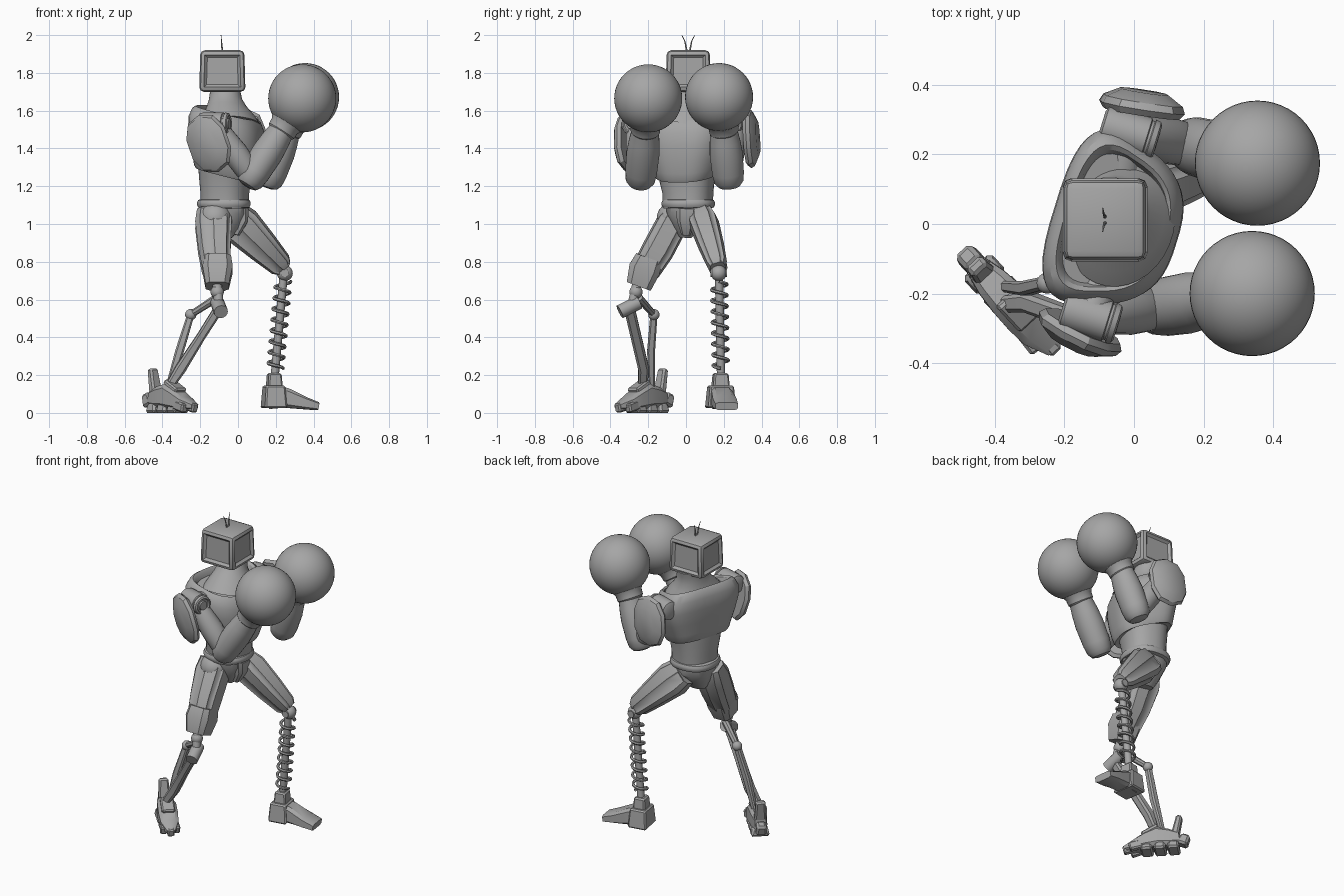
import bpy, bmesh, math
from mathutils import Vector, Matrix

old = bpy.data.objects.get("Cube")
if old:
    bpy.data.objects.remove(old, do_unlink=True)

grey = bpy.data.materials.new("plain grey")
grey.use_nodes = True
COLOUR = (0.38, 0.38, 0.38, 1)
grey.diffuse_color = COLOUR
grey.node_tree.nodes["Principled BSDF"].inputs["Base Color"].default_value = COLOUR

FWD = Vector((0.955, -0.295, 0))    # the way the chest faces
LEFT = Vector((0.295, 0.955, 0))
X, Y, Z = Vector((1, 0, 0)), Vector((0, 1, 0)), Vector((0, 0, 1))
parts = []


def finish(name, bm):
    bmesh.ops.recalc_face_normals(bm, faces=bm.faces[:])
    mesh = bpy.data.meshes.new(name)
    bm.to_mesh(mesh)
    bm.free()
    mesh.materials.append(grey)
    ob = bpy.data.objects.new(name, mesh)
    bpy.context.collection.objects.link(ob)
    parts.append(ob)
    return ob


def loft(name, stations, ref=X, n=24, power=1.0, taper=0.0, tilt=0.0, panel=None):
    """Skin cross-sections (centre, half width along ref, half width across)."""
    bm = bmesh.new()
    axis = (Vector(stations[-1][0]) - Vector(stations[0][0])).normalized()
    u = (ref - axis * ref.dot(axis)).normalized()
    v = axis.cross(u)
    rings = []
    for centre, a, b in stations:
        ring = []
        for i in range(n):
            ang = 2 * math.pi * (i + 0.5) / n
            c, s = math.cos(ang), math.sin(ang)
            c = math.copysign(abs(c) ** power, c)
            s = math.copysign(abs(s) ** power, s)
            p = Vector(centre) + u * a * c + v * b * s * (1 - taper * c)
            ring.append(bm.verts.new(p - axis * tilt * a * c))
        rings.append(ring)
    columns = [[] for _ in range(n)]
    for r, q in zip(rings, rings[1:]):
        for i in range(n):
            j = (i + 1) % n
            columns[i].append(bm.faces.new((r[i], r[j], q[j], q[i])))
    bm.faces.new(rings[0][::-1])
    bm.faces.new(rings[-1])
    bmesh.ops.recalc_face_normals(bm, faces=bm.faces[:])
    if panel:    # long sunk panels running down the part
        for column in columns[::2]:
            bmesh.ops.inset_region(bm, faces=column, thickness=panel, depth=-panel * 0.6)
    return finish(name, bm)


def rod(name, p, q, r, r2=None, n=16):
    return loft(name, [(p, r, r), (q, r2 or r, r2 or r)], ref=Vector((0.9, 0.3, 0.31)), n=n)


def ball(name, p, r, seg=32):
    bm = bmesh.new()
    bmesh.ops.create_uvsphere(bm, u_segments=seg, v_segments=seg // 2, radius=r)
    bmesh.ops.translate(bm, verts=bm.verts, vec=p)
    return finish(name, bm)


def block(name, centre, size, along=X, bevel=0.01, pitch=0.0, top=1.0):
    """Bevelled box turned to face along, optionally pitched, with a tapered top."""
    bm = bmesh.new()
    bmesh.ops.create_cube(bm, size=1)
    for w in bm.verts:
        k = top if w.co.z > 0 else 1
        w.co = Vector((w.co.x * size[0] * k, w.co.y * size[1] * k, w.co.z * size[2]))
    bmesh.ops.bevel(bm, geom=bm.edges[:], offset=bevel, segments=1, affect='EDGES')
    turn = Matrix.Rotation(math.atan2(along.y, along.x), 4, 'Z') @ Matrix.Rotation(pitch, 4, 'Y')
    bmesh.ops.transform(bm, matrix=Matrix.Translation(centre) @ turn, verts=bm.verts)
    return finish(name, bm)


def at(z, f=0.0, s=0.0):
    """Point in the chest's own turned frame."""
    p = FWD * f + LEFT * s
    return (p.x, p.y, z)


# Head: bevelled box with a framed panel on each side
bm = bmesh.new()
bmesh.ops.create_cube(bm, size=1)
for w in bm.verts:
    k = 0.95 if w.co.z > 0 else 1
    w.co = Vector((w.co.x * 0.245 * k, w.co.y * 0.24 * k, w.co.z * 0.22))
bmesh.ops.bevel(bm, geom=bm.edges[:], offset=0.024, segments=2, profile=0.5, affect='EDGES')
bm.normal_update()
walls = [f for f in bm.faces if f.calc_area() > 0.02 and abs(f.normal.z) < 0.5]
bmesh.ops.inset_individual(bm, faces=walls, thickness=0.006, depth=-0.006)
bmesh.ops.inset_individual(bm, faces=walls, thickness=0.014, depth=-0.008)
bmesh.ops.translate(bm, verts=bm.verts, vec=(-0.083, 0.012, 1.81))
finish("head", bm)
for side in (1, -1):
    root = Vector((-0.083, 0.012 + side * 0.008, 1.915))
    tip = root + Vector((-0.007, side * 0.026, 0.085))
    mid = root.lerp(tip, 0.6) - Y * side * 0.006
    rod("antenna_base", root, mid, 0.005, 0.003, 8)
    rod("antenna_tip", mid, tip, 0.003, 0.0015, 8)

# Torso: neck, chest shell with rolled collar, waist, belt
loft("neck", [(at(1.53, -0.04, -0.01), 0.155, 0.19), (at(1.575, -0.05), 0.132, 0.158),
              (at(1.62, -0.065, 0.01), 0.104, 0.118), (at(1.66, -0.075, 0.02), 0.087, 0.09),
              (at(1.70, -0.08, 0.03), 0.08, 0.08), (at(1.73, -0.083, 0.035), 0.08, 0.08)],
     ref=FWD, n=32, tilt=0.15)
chest = [(1.27, -0.055, 0.13, 0.15), (1.26, -0.055, 0.15, 0.17), (1.275, -0.055, 0.158, 0.18),
         (1.31, -0.052, 0.165, 0.192), (1.38, -0.05, 0.176, 0.218), (1.46, -0.05, 0.184, 0.24),
         (1.53, -0.05, 0.181, 0.242), (1.575, -0.05, 0.163, 0.222), (1.59, -0.05, 0.148, 0.203),
         (1.58, -0.05, 0.138, 0.19), (1.55, -0.05, 0.132, 0.18)]
loft("chest_shell", [(at(z, f, -0.015), a, b) for z, f, a, b in chest],
     ref=FWD, n=40, power=0.68, taper=0.22, tilt=0.25)
loft("waist", [((-0.07, 0.01, 1.09), 0.125, 0.13), ((-0.07, 0.01, 1.17), 0.126, 0.133),
               ((-0.068, 0.005, 1.25), 0.135, 0.148), ((-0.06, 0, 1.34), 0.145, 0.165)],
     ref=FWD, n=32, power=0.85)
loft("belt", [((-0.075, 0.012, z), a, a) for z, a in
              ((1.083, 0.12), (1.088, 0.136), (1.1, 0.142), (1.115, 0.142), (1.127, 0.136),
               (1.132, 0.12))], n=32, power=0.85)

# Pelvis and crotch guard
loft("pelvis", [((-0.075, 0.01, 1.1), 0.125, 0.12), ((-0.075, 0.01, 1.05), 0.12, 0.115),
                ((-0.08, 0.0, 0.98), 0.09, 0.07), ((-0.085, -0.005, 0.93), 0.055, 0.035)],
     n=12, power=0.8)
loft("crotch_guard", [((0.01, 0.005, 1.09), 0.05, 0.06), ((0.015, 0.0, 1.02), 0.04, 0.05),
                      ((-0.02, 0.0, 0.945), 0.03, 0.025)], n=8, power=0.5)


# Arms: shoulder drum, shield pad, upper arm, forearm, glove
def arm(side, shoulder, elbow, wrist, glove, pad, normal, lean):
    sh, el, wr, gl, pd = map(Vector, (shoulder, elbow, wrist, glove, pad))
    out = Vector(normal).normalized()
    loft(side + "_shoulder_drum", [(sh + FWD * d, r, r) for d, r in
         ((-0.085, 0.04), (-0.078, 0.056), (-0.06, 0.06), (0.05, 0.06), (0.053, 0.054),
          (0.06, 0.054), (0.063, 0.06), (0.078, 0.056), (0.083, 0.046), (0.076, 0.04),
          (0.076, 0.03), (0.084, 0.027))], ref=Z, n=24)
    rod(side + "_shoulder_axle", sh, (-0.06, 0.01, 1.47), 0.055)
    across = Matrix.Rotation(lean, 3, out) @ Z.cross(out)
    loft(side + "_shoulder_pad", [(pd - out * 0.03, 0.112, 0.145), (pd - out * 0.012, 0.125, 0.16),
         (pd + out * 0.008, 0.116, 0.148), (pd + out * 0.034, 0.07, 0.095)],
         ref=across, n=10, power=0.85)
    rod(side + "_pad_link", sh, pd, 0.03)
    d = el - sh
    loft(side + "_upper_arm", [(sh + d * t, r, r) for t, r in
         ((0, 0.045), (0.2, 0.058), (0.55, 0.068), (0.85, 0.064), (1.0, 0.05))], n=20)
    d = wr - el
    loft(side + "_forearm", [(el + d * t, r, r * 1.06) for t, r in
         ((-0.2, 0.03), (-0.17, 0.055), (-0.08, 0.073), (0.1, 0.08), (0.5, 0.083),
          (0.75, 0.077), (0.92, 0.07), (1.0, 0.069))], n=24)
    d = gl - wr
    loft(side + "_glove_cuff", [(wr + d * t, r, r) for t, r in
         ((-0.1, 0.07), (-0.05, 0.078), (0.12, 0.08), (0.3, 0.1), (0.5, 0.13))], n=24)
    ball(side + "_glove", gl, 0.18, 48)


arm("right", (-0.125, -0.265, 1.53), (0.075, -0.24, 1.25), (0.235, -0.215, 1.5),
    (0.34, -0.2, 1.665), (-0.16, -0.32, 1.425), (-0.45, -0.88, -0.15), 0.3)
arm("left", (-0.012, 0.262, 1.53), (0.17, 0.225, 1.245), (0.265, 0.2, 1.5),
    (0.355, 0.175, 1.672), (0.025, 0.348, 1.455), (0.15, 0.98, 0.05), 0.1)

# Left leg: panelled thigh, ball knee, spring shin, wedge foot
loft("left_thigh", [((-0.04, 0.085, 1.05), 0.09, 0.055), ((0.02, 0.1, 0.99), 0.105, 0.078),
                    ((0.13, 0.135, 0.88), 0.085, 0.068), ((0.225, 0.165, 0.785), 0.064, 0.054),
                    ((0.245, 0.17, 0.765), 0.045, 0.04)], n=10, power=0.6, panel=0.009)
ball("left_knee", (0.248, 0.173, 0.74), 0.042)
rod("left_knee_pin", (0.248, 0.13, 0.74), (0.248, 0.216, 0.74), 0.022)
top, low = Vector((0.24, 0.175, 0.71)), Vector((0.195, 0.185, 0.2))
rod("left_shin_rod", top, low, 0.022)
curve = bpy.data.curves.new("left_shin_spring", 'CURVE')
curve.dimensions = '3D'
curve.bevel_depth = 0.009
curve.bevel_resolution = 1
turns, steps = 8, 160
line = curve.splines.new('POLY')
line.points.add(steps)
for i, pt in enumerate(line.points):
    t = i / steps
    ang = 2 * math.pi * turns * t
    c = top.lerp(low, 0.03 + t * 0.9)
    pt.co = (c.x + 0.041 * math.cos(ang), c.y + 0.041 * math.sin(ang), c.z, 1)
curve.materials.append(grey)
spring = bpy.data.objects.new("left_shin_spring", curve)
bpy.context.collection.objects.link(spring)

toe = Vector((0.985, 0.17, 0)).normalized()
block("left_ankle", (0.192, 0.183, 0.17), (0.08, 0.09, 0.08), toe, 0.008, top=0.85)
block("left_heel", (0.19, 0.183, 0.085), (0.12, 0.15, 0.12), toe, 0.008, top=0.85)
loft("left_toe", [((0.18, 0.18, 0.08), 0.062, 0.058), ((0.25, 0.19, 0.08), 0.055, 0.058),
                  ((0.35, 0.205, 0.052), 0.034, 0.066), ((0.42, 0.215, 0.035), 0.022, 0.062)],
     ref=Z, n=8, power=0.45)

# Right leg: panelled thigh with knee guard
loft("right_thigh", [((-0.13, -0.045, 1.07), 0.09, 0.06), ((-0.13, -0.075, 1.0), 0.1, 0.085),
                     ((-0.125, -0.15, 0.86), 0.088, 0.086), ((-0.115, -0.21, 0.76), 0.078, 0.078),
                     ((-0.11, -0.25, 0.68), 0.05, 0.05)], n=10, power=0.6, panel=0.009)
loft("right_knee_guard", [((-0.108, -0.195, 0.82), 0.074, 0.076), ((-0.108, -0.22, 0.76), 0.083, 0.087),
                          ((-0.11, -0.25, 0.67), 0.064, 0.07)], n=8, power=0.5)
ball("right_hip_joint", (-0.12, -0.07, 1.03), 0.085)
ball("right_knee", (-0.11, -0.265, 0.64), 0.035)
rod("right_knee_link", (-0.11, -0.26, 0.68), (-0.1, -0.29, 0.55), 0.025)

# Right shin: hinge and twin struts down to the ankle
hinge, rear, ankle = Vector((-0.1, -0.3, 0.555)), Vector((-0.25, -0.17, 0.52)), Vector((-0.37, -0.2, 0.13))
rod("right_hinge", hinge + Vector((-0.01, 0.05, 0.03)), hinge + Vector((0.01, -0.05, -0.02)), 0.037)
ball("right_rear_joint", rear, 0.03)
rod("right_joint_link", (-0.11, -0.25, 0.61), rear, 0.022, 0.018, 8)
loft("right_front_strut", [(hinge, 0.026, 0.03), (hinge.lerp(ankle, 0.35), 0.024, 0.03),
                           (hinge.lerp(ankle, 0.75), 0.03, 0.03), (ankle - Y * 0.03, 0.022, 0.025)],
     n=8, power=0.6)
loft("right_rear_strut", [(rear, 0.02, 0.02), (rear.lerp(ankle, 0.5), 0.024, 0.022),
                          (ankle + Y * 0.02, 0.016, 0.016)], n=8, power=0.6)

# Right foot: wedge body, overlapping toe and sole plates, upright heel
D = Vector((0.68, -0.73, 0)).normalized()
S = Vector((0.73, 0.68, 0)).normalized()
mid = Vector((-0.365, -0.215, 0))
loft("right_foot", [(mid + D * d + Z * z, a, b) for d, z, a, b in
     ((-0.13, 0.08, 0.04, 0.035), (-0.07, 0.085, 0.058, 0.05), (0.0, 0.09, 0.068, 0.058),
      (0.07, 0.07, 0.052, 0.06), (0.13, 0.05, 0.035, 0.055), (0.2, 0.035, 0.014, 0.025))],
     ref=Z, n=8, power=0.5)
for k in (-1, 0, 1):
    block("right_toe", mid + D * (0.165 - 0.04 * abs(k)) + S * k * 0.036 + Z * 0.035,
          (0.085, 0.042, 0.05), D + S * k * 0.08, 0.008, 0.25)
    block("right_sole_plate", mid + D * (k * 0.08 - 0.015) + Z * 0.027, (0.075, 0.115, 0.054),
          D, 0.012, top=0.8)
block("right_heel_plate", mid - D * 0.115 + Z * 0.165, (0.045, 0.07, 0.14), D, 0.01, -0.2, 0.8)
block("right_heel_spur", mid - D * 0.155 + Z * 0.07, (0.07, 0.07, 0.07), D, 0.012, -0.4, 0.8)
block("right_instep_plate", mid + D * 0.045 + Z * 0.14, (0.11, 0.08, 0.03), D, 0.008, 0.5)

# Spring to mesh, then smooth the curved parts and keep edges crisp
bpy.ops.object.select_all(action='DESELECT')
spring.select_set(True)
bpy.context.view_layer.objects.active = spring
bpy.ops.object.convert(target='MESH')
for ob in parts:
    ob.select_set(True)
bpy.ops.object.shade_smooth_by_angle(angle=math.radians(32))
